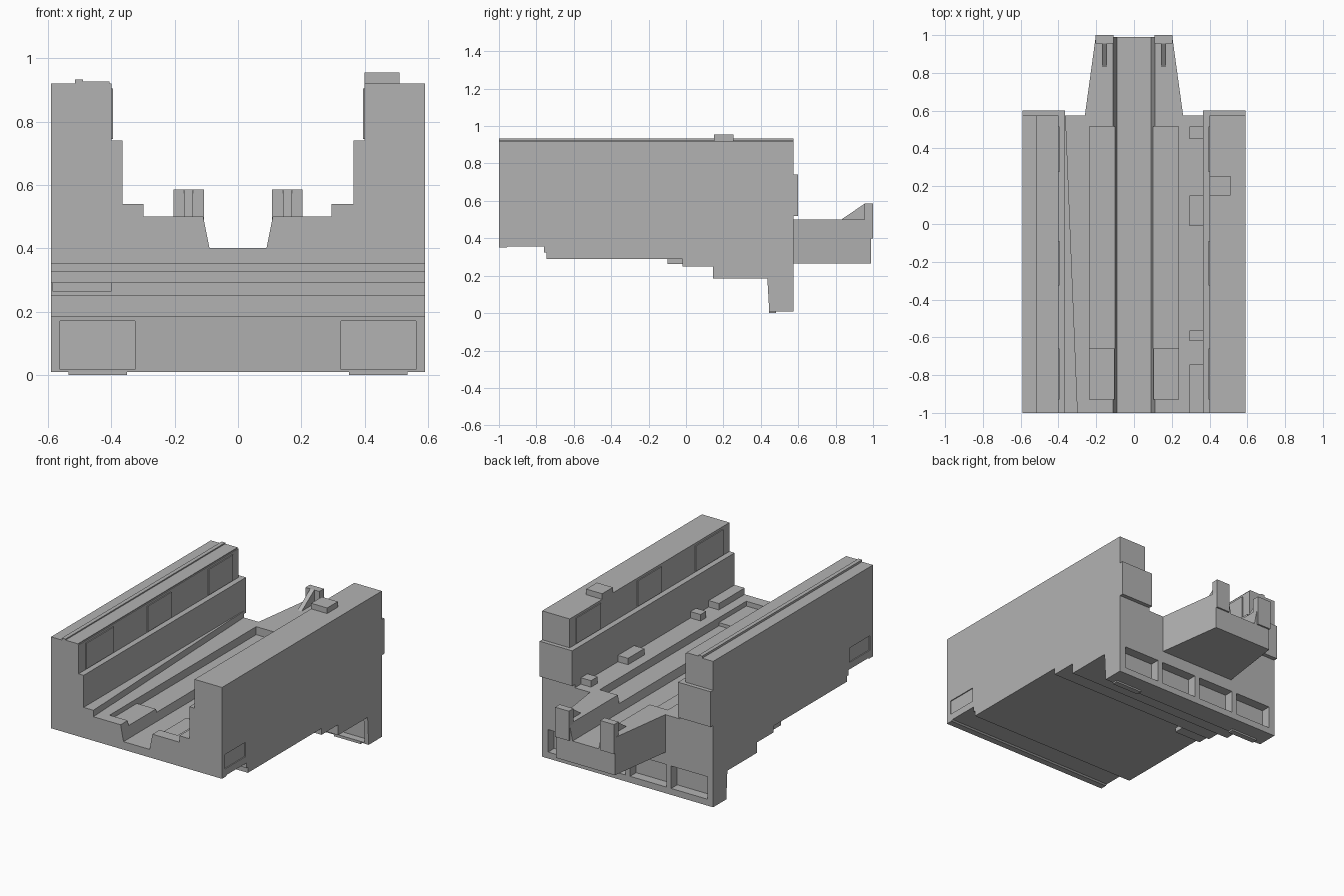
import bpy, bmesh

cube = bpy.data.objects.get("Cube")
if cube:
    bpy.data.objects.remove(cube, do_unlink=True)

grey = bpy.data.materials.new("plain grey")
grey.use_nodes = True
grey.diffuse_color = (0.45, 0.45, 0.45, 1)
grey.node_tree.nodes["Principled BSDF"].inputs["Base Color"].default_value = (0.45, 0.45, 0.45, 1)


def prism(name, pts, axis, a, b):
    """Extrude a 2D outline along an axis from a to b."""
    place = {"x": lambda p, t: (t, p[0], p[1]),
             "y": lambda p, t: (p[0], t, p[1]),
             "z": lambda p, t: (p[0], p[1], t)}[axis]
    bm = bmesh.new()
    ends = [[bm.verts.new(place(p, t)) for p in pts] for t in (a, b)]
    for ring in ends:
        bm.faces.new(ring)
    n = len(pts)
    for i in range(n):
        j = (i + 1) % n
        bm.faces.new((ends[0][i], ends[0][j], ends[1][j], ends[1][i]))
    bmesh.ops.recalc_face_normals(bm, faces=bm.faces)
    mesh = bpy.data.meshes.new(name)
    bm.to_mesh(mesh)
    bm.free()
    mesh.materials.append(grey)
    ob = bpy.data.objects.new(name, mesh)
    bpy.context.collection.objects.link(ob)
    return ob


def box(name, x0, x1, y0, y1, z0, z1):
    return prism(name, [(x0, y0), (x1, y0), (x1, y1), (x0, y1)], "z", z0, z1)


def sided(name, s, x0, x1, *rest):
    """Box on the left (s = 1) or right (s = -1)."""
    a, b = sorted((s * x0, s * x1))
    return box(name, a, b, *rest)


def boolean(ob, cutter, operation="DIFFERENCE"):
    mod = ob.modifiers.new("cut", "BOOLEAN")
    mod.operation = operation
    mod.solver = "EXACT"
    mod.object = cutter
    bpy.context.view_layer.objects.active = ob
    bpy.ops.object.modifier_apply(modifier=mod.name)
    bpy.data.objects.remove(cutter, do_unlink=True)


# Main housing: U-shaped section trimmed by the stepped underside
half = [(0.09, 0.40), (0.11, 0.50), (0.365, 0.50), (0.365, 0.74), (0.40, 0.74),
        (0.40, 0.92), (0.59, 0.92), (0.59, -0.1)]
section = half + [(-x, z) for x, z in reversed(half)]
housing = prism("housing", section, "y", -1, 0.575)
side = [(-1.1, 0.35), (-0.96, 0.35), (-0.95, 0.357), (-0.76, 0.357), (-0.76, 0.325),
        (-0.745, 0.325), (-0.745, 0.29), (-0.02, 0.29), (-0.02, 0.25), (0.145, 0.25),
        (0.145, 0.185), (0.435, 0.185), (0.445, 0.01), (0.7, 0.01), (0.7, 1.1), (-1.1, 1.1)]
boolean(housing, prism("side_trim", side, "x", -0.8, 0.8), "INTERSECT")

# Pockets in the back of the foot
for i in range(4):
    x = -0.425 + i * 0.283
    boolean(housing, box("cutter", x - 0.125, x + 0.125, 0.515, 0.7, 0.05, 0.19))

for s in (1, -1):
    # Pockets in the front of the foot, deck recesses and side grips
    boolean(housing, sided("cutter", s, 0.325, 0.562, 0.3, 0.49, 0.017, 0.17))
    boolean(housing, sided("cutter", s, 0.08, 0.235, -0.93, -0.66, 0.47, 0.6))
    boolean(housing, sided("cutter", s, 0.08, 0.235, -0.66, 0.515, 0.45, 0.6))
    boolean(housing, sided("cutter", s, 0.584, 0.7, -0.97, -0.77, 0.40, 0.49))

    # Raised panels inside the walls
    for y0, y1 in ((-0.93, -0.66), (-0.325, -0.09), (0.275, 0.515)):
        sided("wall_panel", s, 0.394, 0.40, y0, y1, 0.745, 0.905)

    # Back plates and feet
    sided("back_plate", s, 0.365, 0.59, 0.575, 0.6, 0.52, 0.74)
    sided("foot_pad", s, 0.35, 0.535, 0.445, 0.48, 0.0, 0.01)

    # Latch posts with gussets on the tongue
    sided("latch_post", s, 0.108, 0.203, 0.955, 1.0, 0.40, 0.585)
    prism("latch_gusset", [(0.83, 0.5), (0.955, 0.5), (0.955, 0.585)], "x",
          s * 0.142, s * 0.17)

# Tapered tongue with the channel running through it
tongue = prism("tongue", [(-0.26, 0.575), (0.26, 0.575), (0.203, 0.99), (-0.203, 0.99)],
               "z", 0.265, 0.50)
channel = [(-0.09, 0.40), (0.09, 0.40), (0.11, 0.50), (0.13, 0.60), (-0.13, 0.60), (-0.11, 0.50)]
boolean(tongue, prism("cutter", channel, "y", 0.5, 1.1))

# Ledges at the foot of the walls
prism("tapered_ledge", [(-0.365, -1), (-0.298, -1), (-0.362, 0.575), (-0.365, 0.575)],
      "z", 0.50, 0.54)
for y0, y1 in ((-1, -0.745), (-0.62, -0.565), (-0.01, 0.15), (0.45, 0.515)):
    box("ledge_block", 0.295, 0.365, y0, y1, 0.50, 0.54)

# Wall top details and underside pad
box("top_strip", -0.515, -0.49, -1, 0.575, 0.92, 0.933)
box("top_plate", -0.49, -0.405, -1, 0.575, 0.92, 0.926)
box("top_block", 0.40, 0.51, 0.15, 0.255, 0.92, 0.955)
box("underside_pad", -0.585, -0.40, -0.1, -0.02, 0.263, 0.29)
